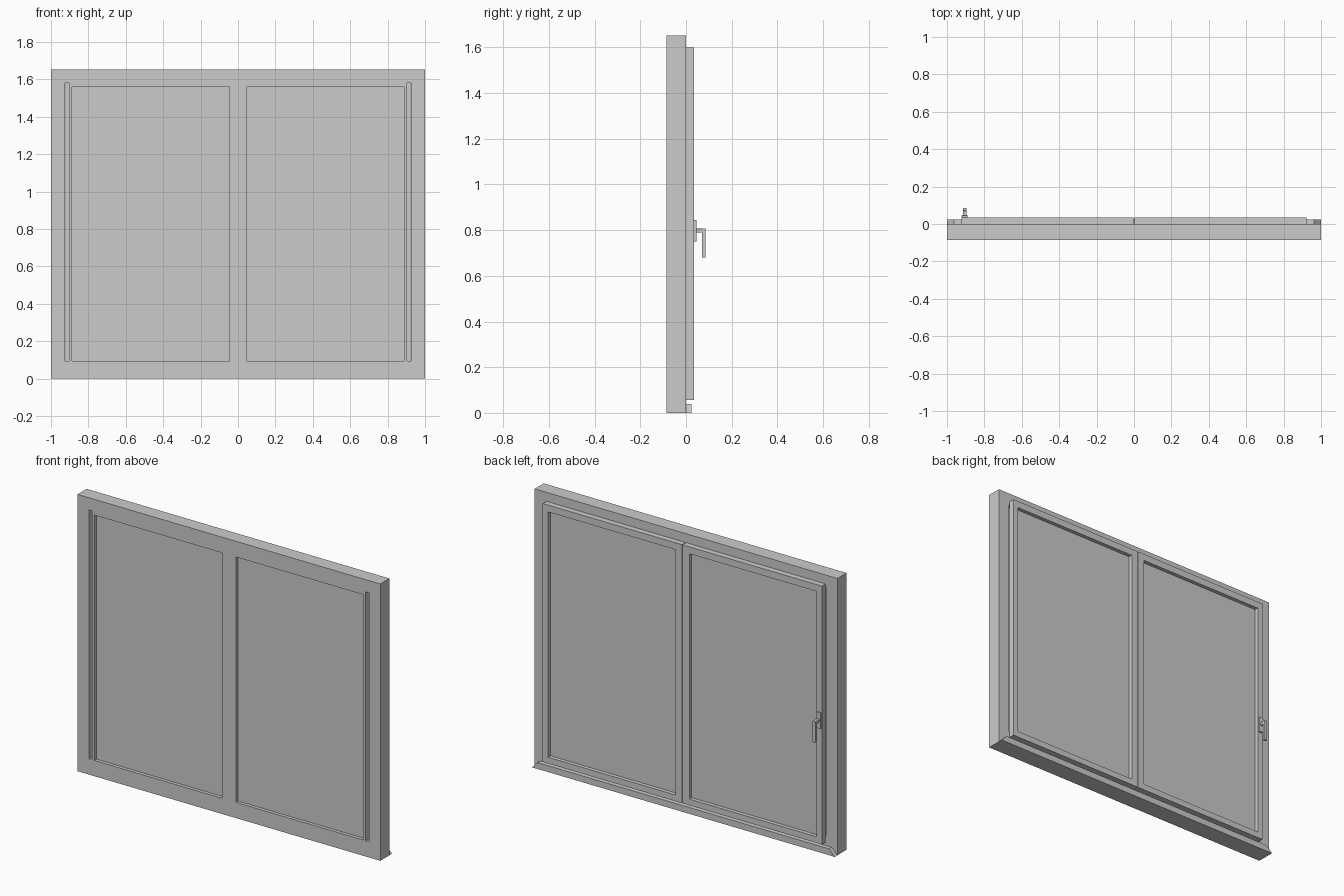
import bpy, bmesh

if "Cube" in bpy.data.objects:
    bpy.data.objects.remove(bpy.data.objects["Cube"])

def make(name, build, bevel=0.0):
    bm = bmesh.new()
    build(bm)
    bmesh.ops.recalc_face_normals(bm, faces=bm.faces)
    me = bpy.data.meshes.new(name)
    bm.to_mesh(me)
    bm.free()
    ob = bpy.data.objects.new(name, me)
    bpy.context.collection.objects.link(ob)
    if bevel:
        m = ob.modifiers.new("bevel", 'BEVEL')
        m.width, m.segments = bevel, 2
    return ob

def prism(name, pts, y0, y1, bevel=0.0):
    """Extrude an x-z outline from y0 to y1."""
    def build(bm):
        f = bm.faces.new([bm.verts.new((x, y0, z)) for x, z in pts])
        r = bmesh.ops.extrude_face_region(bm, geom=[f])
        vs = [v for v in r['geom'] if isinstance(v, bmesh.types.BMVert)]
        bmesh.ops.translate(bm, vec=(0, y1 - y0, 0), verts=vs)
    return make(name, build, bevel)

def rect(x0, z0, x1, z1):
    return [(x0, z0), (x1, z0), (x1, z1), (x0, z1)]

def box(name, x0, x1, y0, y1, z0, z1, bevel=0.0):
    return prism(name, rect(x0, z0, x1, z1), y0, y1, bevel)

def ring(name, outer, inner, y0, y1):
    """Rectangular frame with mitred corners."""
    def build(bm):
        loops = [[bm.verts.new((x, y, z)) for x, z in rect(*r)]
                 for r, y in ((outer, y0), (outer, y1), (inner, y1), (inner, y0))]
        for k in range(4):
            a, b = loops[k], loops[(k + 1) % 4]
            for i in range(4):
                j = (i + 1) % 4
                bm.faces.new((a[i], a[j], b[j], b[i]))
    return make(name, build)

FRONT = -0.086
H = 1.653

# fixed outer frame, centre post and mitred sill lip
ring("outer_frame", (-1, 0, 1, H), (-0.925, 0.094, 0.925, 1.58), FRONT, 0)
box("centre_post", -0.046, 0.046, FRONT, -0.002, 0.094, 1.58)
prism("sill_lip", [(-1, 0), (1, 0), (0.963, 0.038), (-0.963, 0.038)], 0, 0.025)

# two sashes: overlapping rear rim, narrower front body, glass pane
for side, s in (("left", -1), ("right", 1)):
    def span(a, z0, b, z1):
        return (min(s * a, s * b), z0, max(s * a, s * b), z1)
    hole = span(0.046, 0.094, 0.887, 1.559)
    ring(side + "_sash_rim", span(0.002, 0.057, 0.922, 1.60), hole, 0, 0.035)
    ring(side + "_sash_body", span(0.03, 0.09, 0.904, 1.58), hole, FRONT, 0)
    x0, z0, x1, z1 = hole
    box(side + "_glass", x0, x1, -0.066, 0.012, z0, z1)

# handle on the inside of the left sash
HX = -0.905
box("handle_plate", HX - 0.016, HX + 0.016, 0.035, 0.047, 0.75, 0.845, 0.003)
box("handle_stem", HX - 0.009, HX + 0.009, 0.045, 0.08, 0.789, 0.807, 0.003)
box("handle_lever", HX - 0.01, HX + 0.01, 0.07, 0.086, 0.68, 0.808, 0.003)
